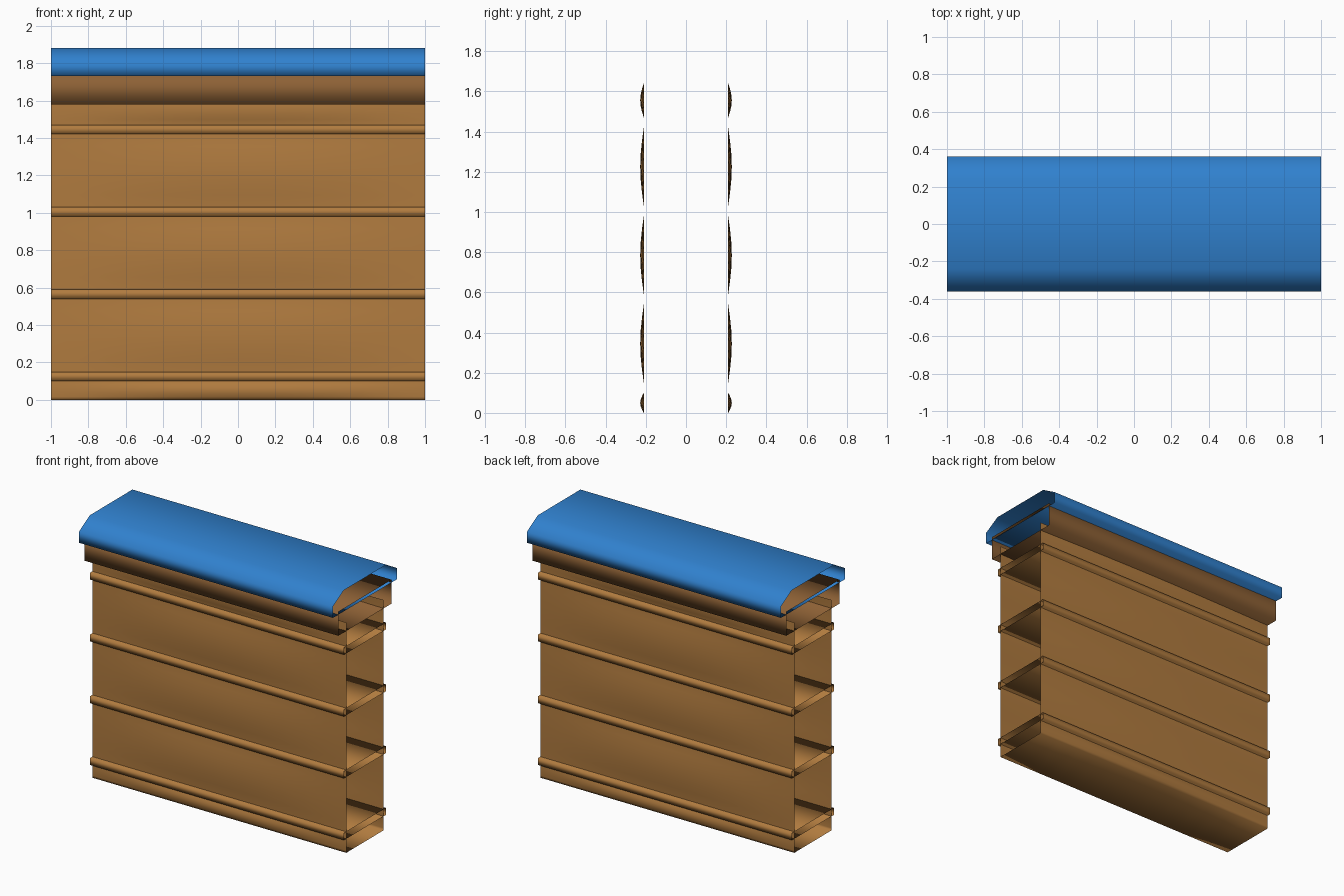
import bpy
import bmesh
import math

if "Cube" in bpy.data.objects:
    bpy.data.objects.remove(bpy.data.objects["Cube"], do_unlink=True)


def make_material(name, rgb):
    mat = bpy.data.materials.new(name)
    mat.use_nodes = True
    color = (*rgb, 1.0)
    mat.diffuse_color = color
    mat.node_tree.nodes["Principled BSDF"].inputs["Base Color"].default_value = color
    return mat


wood = make_material("light brown", (0.44, 0.20, 0.05))
dark_wood = make_material("dark brown", (0.27, 0.12, 0.036))
blue = make_material("blue", (0.03, 0.22, 0.62))


def extrude_profile(name, profile, mat, closed=True, steps=1, shape=None):
    """Sweep a counter-clockwise (y, z) profile along x, leaving the ends open."""
    bm = bmesh.new()
    rows = []
    for i in range(steps + 1):
        x = -1 + 2 * i / steps
        rows.append([bm.verts.new((x, shape(x, y, z) if shape else y, z))
                     for y, z in profile])
    count = len(profile)
    for a, b in zip(rows, rows[1:]):
        for j in range(count if closed else count - 1):
            k = (j + 1) % count
            face = bm.faces.new((a[j], a[k], b[k], b[j]))
            face.smooth = True
    mesh = bpy.data.meshes.new(name)
    bm.to_mesh(mesh)
    bm.free()
    mesh.materials.append(mat)
    obj = bpy.data.objects.new(name, mesh)
    bpy.context.collection.objects.link(obj)
    return obj


def box_profile(half, low, high):
    return [(-half, low), (half, low), (half, high), (-half, high)]


# Wall panels between the shelves, each swelling slightly outward
HALF = 0.21
BULGE = 0.018
shelf_bases = [0.10 + 0.44 * i for i in range(4)]
SHELF = 0.05
lows = [0.0] + [z + SHELF for z in shelf_bases]
highs = shelf_bases + [1.64]
panels = list(zip(lows, highs))


def swell(x, y, z):
    for low, high in panels:
        if low <= z <= high:
            amount = math.sin(math.pi * (z - low) / (high - low))
            return y + math.copysign(BULGE * amount * math.cos(x * math.pi / 2), y)
    return y


DIVS = 6
heights = [low + (high - low) * i / DIVS
           for low, high in panels for i in range(DIVS + 1)]
side_down = [(-HALF, z) for z in reversed(heights)]
side_up = [(HALF, z) for z in heights]
extrude_profile("wall_panels", side_down + side_up, wood, False, 12, swell)

# Flat hollow shelves that show as thin ridges on both sides
for i, z in enumerate(shelf_bases):
    extrude_profile(f"shelf_{i + 1}", box_profile(0.235, z, z + SHELF), wood)

# Hollow cornice under the cap
extrude_profile("cornice", box_profile(0.30, 1.58, 1.75), dark_wood)

# Chamfered hollow cap
right_side = [(0.36, 1.73), (0.36, 1.81), (0.24, 1.88)]
left_side = [(-y, z) for y, z in reversed(right_side)]
extrude_profile("roof_cap", right_side + left_side, blue)
